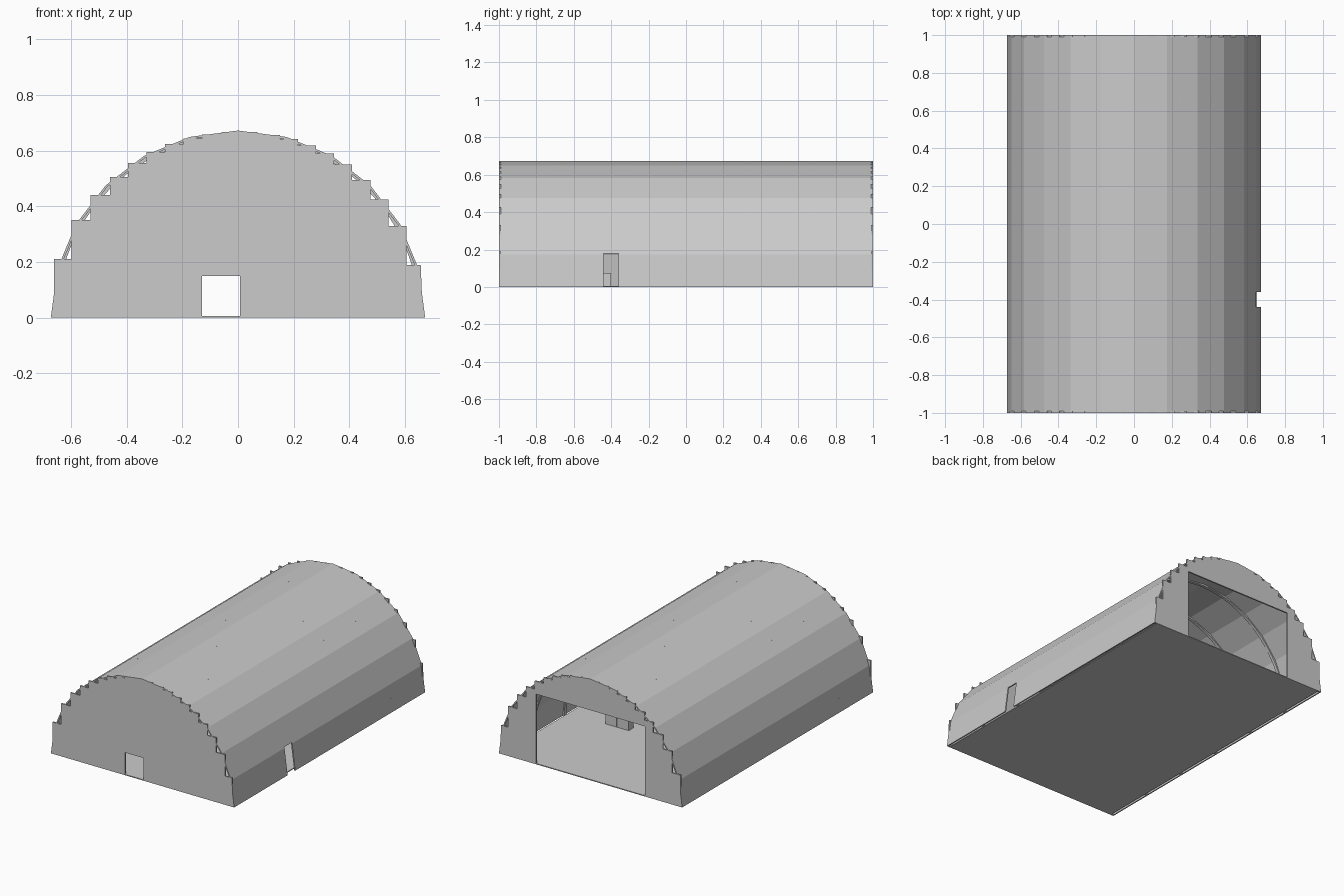
import bpy, bmesh, math

if "Cube" in bpy.data.objects:
    bpy.data.objects.remove(bpy.data.objects["Cube"])

grey = bpy.data.materials.new("light_grey")
grey.diffuse_color = (0.6, 0.6, 0.6, 1)
grey.use_nodes = True
grey.node_tree.nodes["Principled BSDF"].inputs["Base Color"].default_value = grey.diffuse_color


def finish(name, bm):
    bmesh.ops.recalc_face_normals(bm, faces=bm.faces[:])
    me = bpy.data.meshes.new(name)
    bm.to_mesh(me)
    bm.free()
    me.materials.append(grey)
    ob = bpy.data.objects.new(name, me)
    bpy.context.collection.objects.link(ob)
    return ob


def extrude_xz(name, outline, y0, y1):
    """Solid from an x-z outline running from y0 to y1."""
    bm = bmesh.new()
    face = bm.faces.new([bm.verts.new((x, y0, z)) for x, z in outline])
    geo = bmesh.ops.extrude_face_region(bm, geom=[face])["geom"]
    moved = [v for v in geo if isinstance(v, bmesh.types.BMVert)]
    bmesh.ops.translate(bm, verts=moved, vec=(0, y1 - y0, 0))
    return finish(name, bm)


def box(name, x0, x1, y0, y1, z0, z1):
    return extrude_xz(name, [(x0, z0), (x1, z0), (x1, z1), (x0, z1)], y0, y1)


def arch(outer, inner, sides):
    """Half-ring outline."""
    def arc(r):
        return [(r * math.cos(math.pi * i / sides), r * math.sin(math.pi * i / sides))
                for i in range(sides + 1)]
    return arc(outer) + arc(inner)[::-1]


# Barrel roof with a side doorway cut through it
roof = extrude_xz("barrel_roof", arch(0.672, 0.664, 12), -1, 1)
cutter = box("side_door_cutter", 0.6, 0.8, -0.44, -0.36, -0.1, 0.18)
cutter.hide_render = True
cutter.hide_viewport = True
cut = roof.modifiers.new("side_doorway", "BOOLEAN")
cut.operation = 'DIFFERENCE'
cut.solver = 'EXACT'
cut.object = cutter

# Curved ribs under the roof
for i in range(5):
    y = (i - 2) / 3
    extrude_xz(f"roof_rib_{i + 1}", arch(0.6665, 0.652, 48), y - 0.01, y + 0.01)

# Stepped end walls: (left edge of step, height) from left to right
STEPS = [(-0.66, 0.21), (-0.597, 0.35), (-0.53, 0.44), (-0.46, 0.505), (-0.395, 0.555),
         (-0.328, 0.595), (-0.262, 0.623), (-0.195, 0.644), (-0.13, 0.657), (-0.06, 0.666),
         (0.07, 0.656), (0.15, 0.641), (0.215, 0.619), (0.28, 0.59), (0.345, 0.55),
         (0.41, 0.495), (0.475, 0.425), (0.54, 0.33), (0.605, 0.19), (0.656, 0)]


def end_wall(name, y0, y1, left, right, top):
    outline = [(-0.67, 0), (-0.66, 0.09)]
    for (x0, z), (x1, _) in zip(STEPS, STEPS[1:]):
        outline += [(x0, z), (x1, z)]
    outline += [(0.66, 0.09), (0.67, 0)]
    # doorway notch in the bottom edge
    outline += [(right, 0), (right, top), (left, top), (left, 0)]
    extrude_xz(name, outline, y0, y1)


end_wall("front_wall", -1, -0.99, -0.13, 0.007, 0.15)
end_wall("back_wall", 0.99, 1, -0.40, 0.40, 0.465)

# Floor slab
box("floor", -0.65, 0.65, -1, 1, 0, 0.006)

# Items standing inside
box("cabinet_left", 0.30, 0.38, 0.25, 0.30, 0.006, 0.14)
box("cabinet_right", 0.21, 0.295, 0.25, 0.30, 0.006, 0.14)
box("low_crate", 0.30, 0.42, -0.50, -0.40, 0.006, 0.075)
